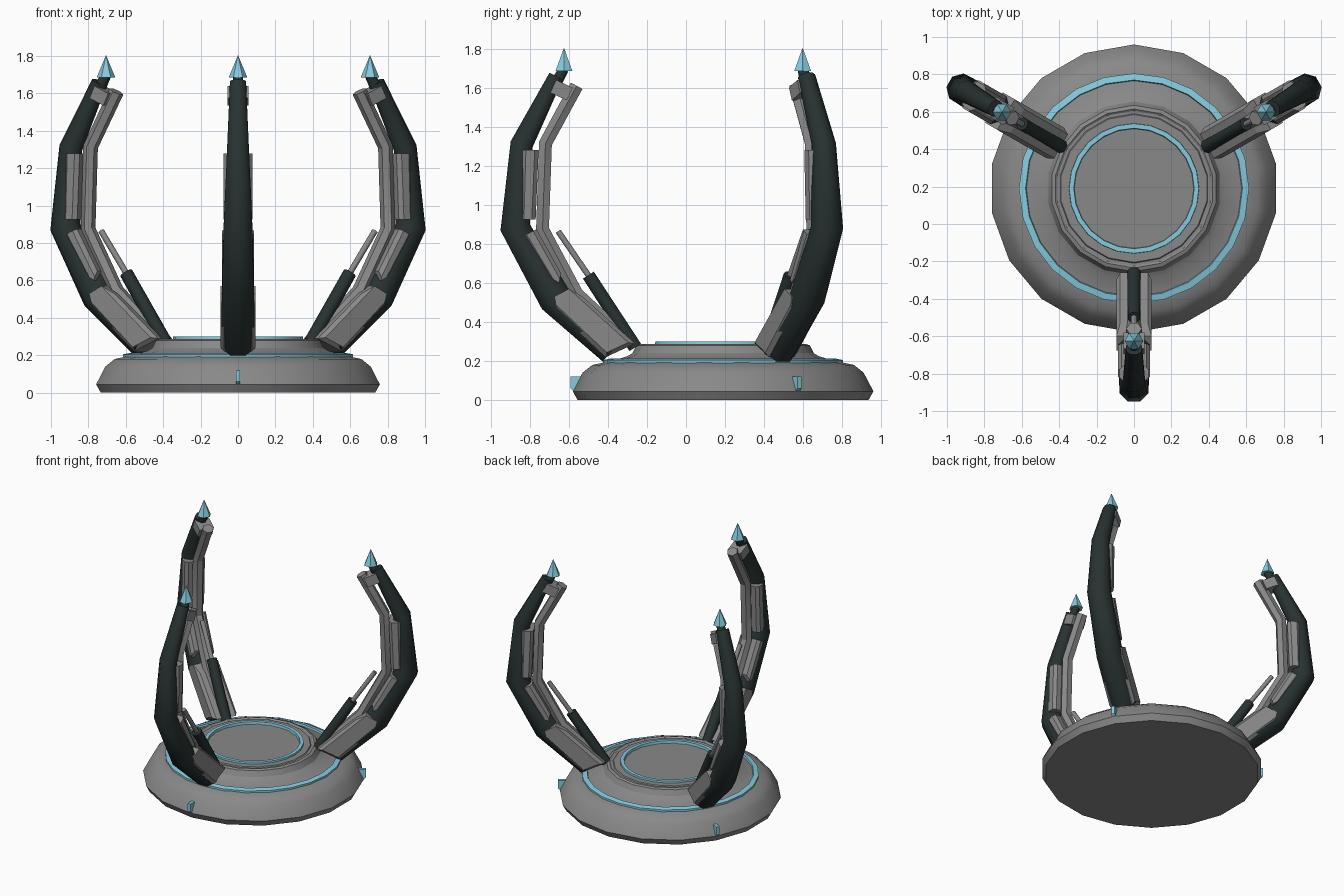
import bpy, bmesh
from math import sin, cos, pi, radians
from mathutils import Matrix, Vector

if "Cube" in bpy.data.objects:
    bpy.data.objects.remove(bpy.data.objects["Cube"])


def material(name, rgb):
    m = bpy.data.materials.new(name)
    m.use_nodes = True
    m.diffuse_color = (*rgb, 1)
    m.node_tree.nodes["Principled BSDF"].inputs["Base Color"].default_value = (*rgb, 1)
    return m


GREY = material("grey metal", (0.25, 0.25, 0.25))
DARK = material("dark shell", (0.021, 0.032, 0.031))
CYAN = material("cyan glow", (0.24, 0.6, 0.73))
CENTRE = Vector((0, 0.19, 0))


def finish(bm, name, mat, turn=0, smooth=30):
    """Turn a bmesh into an object rotated about the pad centre."""
    bmesh.ops.recalc_face_normals(bm, faces=bm.faces)
    bm.transform(Matrix.Translation(CENTRE) @ Matrix.Rotation(turn, 4, "Z"))
    me = bpy.data.meshes.new(name)
    bm.to_mesh(me)
    bm.free()
    me.materials.append(mat)
    if smooth:
        for p in me.polygons:
            p.use_smooth = True
        me.set_sharp_from_angle(angle=radians(smooth))
    ob = bpy.data.objects.new(name, me)
    bpy.context.collection.objects.link(ob)
    return ob


def skin(bm, rings, closed):
    """Bridge successive vertex rings; cap the ends or close the loop."""
    n = len(rings[0])
    pairs = list(zip(rings, rings[1:]))
    if closed:
        pairs.append((rings[-1], rings[0]))
    else:
        bm.faces.new(rings[0])
        bm.faces.new(rings[-1])
    for a, b in pairs:
        for i in range(n):
            j = (i + 1) % n
            bm.faces.new((a[i], a[j], b[j], b[i]))


def lathe(name, mat, profile, sides, closed=False):
    bm = bmesh.new()
    rings = []
    for r, z in profile:
        angles = [pi / 2 + 2 * pi * i / sides for i in range(sides)]
        rings.append([bm.verts.new((r * cos(a), r * sin(a), z)) for a in angles])
    skin(bm, rings, closed)
    return finish(bm, name, mat)


def tube(name, mat, path, turn, sides=8, smooth=50):
    """Sweep a polygon along (radius, height, half depth, half width) points."""
    bm = bmesh.new()
    pts = [Vector((p[0], 0, p[1])) for p in path]
    rings = []
    for k, p in enumerate(path):
        d = Vector()
        if k:
            d += (pts[k] - pts[k - 1]).normalized()
        if k < len(pts) - 1:
            d += (pts[k + 1] - pts[k]).normalized()
        d.normalize()
        normal = Vector((-d.z, 0, d.x))
        ring = []
        for i in range(sides):
            a = 2 * pi * (i + 0.5) / sides
            c = cos(pi / sides)
            off = normal * (p[2] * cos(a) / c) + Vector((0, p[3] * sin(a) / c, 0))
            ring.append(bm.verts.new(pts[k] + off))
        rings.append(ring)
    skin(bm, rings, False)
    return finish(bm, name, mat, turn, smooth)


def plate(name, mat, outline, half, turn, bevel=0.02):
    """Extrude a side outline across the arm's width and chamfer it."""
    bm = bmesh.new()
    rings = [[bm.verts.new((r, y, z)) for r, z in outline] for y in (-half, half)]
    skin(bm, rings, False)
    if bevel:
        rims = [e for e in bm.edges if abs(e.verts[0].co.y - e.verts[1].co.y) < 1e-6]
        long = [e for e in rims if e.calc_length() > 0.15]
        bmesh.ops.bevel(bm, geom=long, offset=bevel, segments=1, affect="EDGES")
    return finish(bm, name, mat, turn, 0)


# Round pad with a stepped top and a shallow groove
lathe("base_pad", GREY, [
    (0.745, 0), (0.77, 0.045), (0.72, 0.14), (0.67, 0.18), (0.6, 0.195),
    (0.57, 0.2), (0.49, 0.225), (0.465, 0.24), (0.445, 0.28), (0.425, 0.287),
    (0.415, 0.28), (0.4, 0.28), (0.395, 0.287), (0.33, 0.287), (0.32, 0.28)], 18)

# Glowing rings
lathe("outer_ring", CYAN, [(0.615, 0.18), (0.615, 0.205), (0.58, 0.212), (0.57, 0.18)], 24, True)
lathe("inner_ring", CYAN, [(0.35, 0.27), (0.347, 0.3), (0.322, 0.3), (0.318, 0.27)], 24, True)

for tag, degrees in (("front", -90), ("back_left", 30), ("back_right", 150)):
    t = radians(degrees)

    # Curved dark shell, tapering to the tip
    tube(tag + "_arm_shell", DARK, [
        (0.56, 0.265, 0.088, 0.092), (0.862, 0.52, 0.085, 0.086),
        (1.065, 0.885, 0.077, 0.077), (1.032, 1.31, 0.058, 0.058),
        (0.855, 1.66, 0.038, 0.043)], t)
    tube(tag + "_tip_mount", DARK, [
        (0.85, 1.635, 0.03, 0.03), (0.815, 1.695, 0.025, 0.025)], t)

    # Grey side panels
    plate(tag + "_lower_panel", GREY, [
        (0.6, 0.22), (0.845, 0.45), (0.865, 0.53), (0.79, 0.57), (0.72, 0.53), (0.45, 0.29)], 0.094, t)
    plate(tag + "_middle_panel", GREY, [
        (0.905, 0.64), (1.025, 0.84), (0.955, 0.875), (0.83, 0.65), (0.84, 0.6)], 0.086, t)
    plate(tag + "_upper_panel", GREY, [
        (1.04, 0.925), (1.03, 1.28), (0.945, 1.28), (0.96, 0.925)], 0.077, t)

    # Inner rail and the collar that holds its top
    rail = [(0.49, 0.3), (0.75, 0.545), (0.925, 0.875), (0.91, 1.315), (0.75, 1.61)]
    tube(tag + "_rail", GREY, [(r, z, 0.034, 0.036) for r, z in rail], t, 6, 20)
    plate(tag + "_collar", GREY, [
        (0.885, 1.575), (0.855, 1.64), (0.77, 1.6), (0.8, 1.535)], 0.055, t, 0)

    # Piston
    tube(tag + "_piston_sleeve", DARK, [
        (0.45, 0.27, 0.035, 0.035), (0.69, 0.64, 0.033, 0.033)], t)
    tube(tag + "_piston_rod", GREY, [
        (0.67, 0.61, 0.015, 0.015), (0.845, 0.865, 0.015, 0.015)], t)

    # Crystal spike
    bm = bmesh.new()
    bmesh.ops.create_cone(bm, cap_ends=True, segments=6, radius1=0.05, radius2=0, depth=0.12,
                          matrix=Matrix.Translation((0.815, 0, 1.745)))
    finish(bm, tag + "_spike", CYAN, t, 0)

    # Light on the pad's rim
    plate(tag + "_rim_light", CYAN, [
        (0.735, 0.045), (0.765, 0.045), (0.782, 0.06), (0.782, 0.12), (0.73, 0.12)], 0.012, t, 0)
